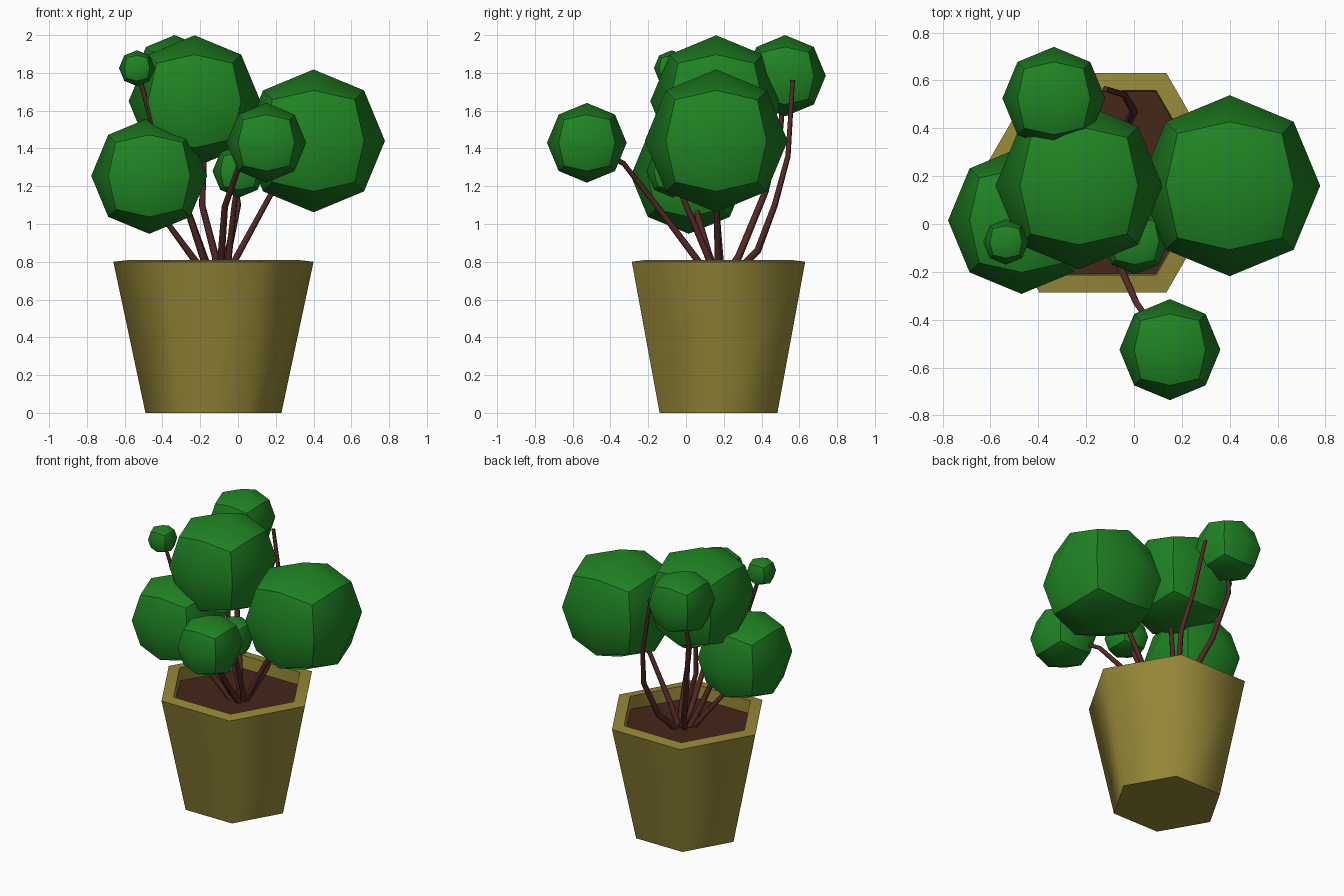
import bpy, bmesh, math
from mathutils import Vector

if "Cube" in bpy.data.objects:
    bpy.data.objects.remove(bpy.data.objects["Cube"])

CX, CY = -0.13, 0.172      # pot centre


def material(name, rgb):
    m = bpy.data.materials.new(name)
    m.diffuse_color = (*rgb, 1)
    m.use_nodes = True
    m.node_tree.nodes["Principled BSDF"].inputs["Base Color"].default_value = m.diffuse_color
    return m


POT = material("ochre", (0.31, 0.25, 0.04))
SOIL = material("soil", (0.06, 0.02, 0.01))
STEM = material("bark", (0.09, 0.022, 0.018))
LEAF = material("leaf_green", (0.014, 0.23, 0.017))


def finish(bm, name, mat, angle):
    bmesh.ops.recalc_face_normals(bm, faces=bm.faces)
    me = bpy.data.meshes.new(name)
    bm.to_mesh(me)
    bm.free()
    ob = bpy.data.objects.new(name, me)
    bpy.context.collection.objects.link(ob)
    me.materials.append(mat)
    bpy.ops.object.select_all(action='DESELECT')
    ob.select_set(True)
    bpy.context.view_layer.objects.active = ob
    bpy.ops.object.shade_smooth_by_angle(angle=math.radians(angle))
    return ob


def hex_rings(name, profile, mat):
    """Skin a six-sided shell through (radius, z) rings, capped at both ends."""
    bm = bmesh.new()
    rings = [[bm.verts.new((CX + r * math.cos(i * math.pi / 3),
                            CY + r * math.sin(i * math.pi / 3), z))
              for i in range(6)] for r, z in profile]
    for a, b in zip(rings, rings[1:]):
        for i in range(6):
            j = (i + 1) % 6
            bm.faces.new((a[i], a[j], b[j], b[i]))
    bm.faces.new(rings[0])
    bm.faces.new(rings[-1])
    return finish(bm, name, mat, 65)


# Hexagonal pot with a hollow rim, and the soil inside
hex_rings("pot", [(0.36, 0), (0.53, 0.80), (0.445, 0.81), (0.44, 0.70)], POT)
hex_rings("soil", [(0.44, 0.705), (0.442, 0.72)], SOIL)


# Foliage balls: cubes subdivided once and pushed out to a sphere
def foliage(name, centre, r):
    bm = bmesh.new()
    bmesh.ops.create_cube(bm, size=2)
    bmesh.ops.subdivide_edges(bm, edges=bm.edges[:], cuts=1, use_grid_fill=True)
    for v in bm.verts:
        v.co = Vector(centre) + v.co.normalized() * r
    finish(bm, name, LEAF, 42)


# Stems: thin tapering tubes along a few points
def stem(name, pts):
    cu = bpy.data.curves.new(name, 'CURVE')
    cu.dimensions = '3D'
    cu.bevel_depth = 0.02
    cu.bevel_resolution = 1
    cu.use_fill_caps = True
    sp = cu.splines.new('POLY')
    sp.points.add(len(pts) - 1)
    for i, (p, co) in enumerate(zip(sp.points, pts)):
        p.co = (*co, 1)
        p.radius = 1.1 - 0.5 * i / (len(pts) - 1)
    ob = bpy.data.objects.new(name, cu)
    bpy.context.collection.objects.link(ob)
    cu.materials.append(STEM)


# name, centre, radius, stem points between the soil and the ball
plants = [
    ("right", (0.40, 0.16, 1.44), 0.378,
     [(-0.07, 0.18, 0.70), (-0.01, 0.17, 0.82), (0.17, 0.16, 1.15)]),
    ("middle", (-0.23, 0.16, 1.65), 0.349,
     [(-0.10, 0.19, 0.70), (-0.12, 0.18, 0.83), (-0.19, 0.16, 1.10), (-0.18, 0.15, 1.35)]),
    ("left", (-0.47, 0.015, 1.255), 0.307,
     [(-0.15, 0.15, 0.70), (-0.23, 0.12, 0.81), (-0.37, 0.06, 1.00)]),
    ("tiny", (-0.535, -0.075, 1.825), 0.095,
     [(-0.14, 0.17, 0.70), (-0.19, 0.12, 0.84), (-0.26, 0.06, 1.05), (-0.46, -0.04, 1.55)]),
    ("back", (-0.335, 0.525, 1.785), 0.215,
     [(-0.13, 0.20, 0.70), (-0.18, 0.28, 0.83), (-0.30, 0.42, 1.17), (-0.37, 0.50, 1.50)]),
    ("front", (0.15, -0.525, 1.43), 0.211,
     [(-0.08, 0.14, 0.70), (-0.09, 0.06, 0.81), (-0.07, -0.15, 1.09), (0.01, -0.33, 1.32)]),
    ("small", (0.005, -0.07, 1.28), 0.14,
     [(-0.07, 0.17, 0.70), (-0.05, 0.12, 0.82), (-0.02, 0.0, 1.10)]),
]
for name, centre, r, path in plants:
    foliage(name + "_foliage", centre, r)
    stem(name + "_stem", path + [centre])

# Bare stem at the back
stem("bare_stem", [(-0.09, 0.22, 0.70), (-0.05, 0.38, 0.86), (0.0, 0.47, 1.10),
                   (-0.04, 0.54, 1.36), (-0.12, 0.565, 1.76)])
